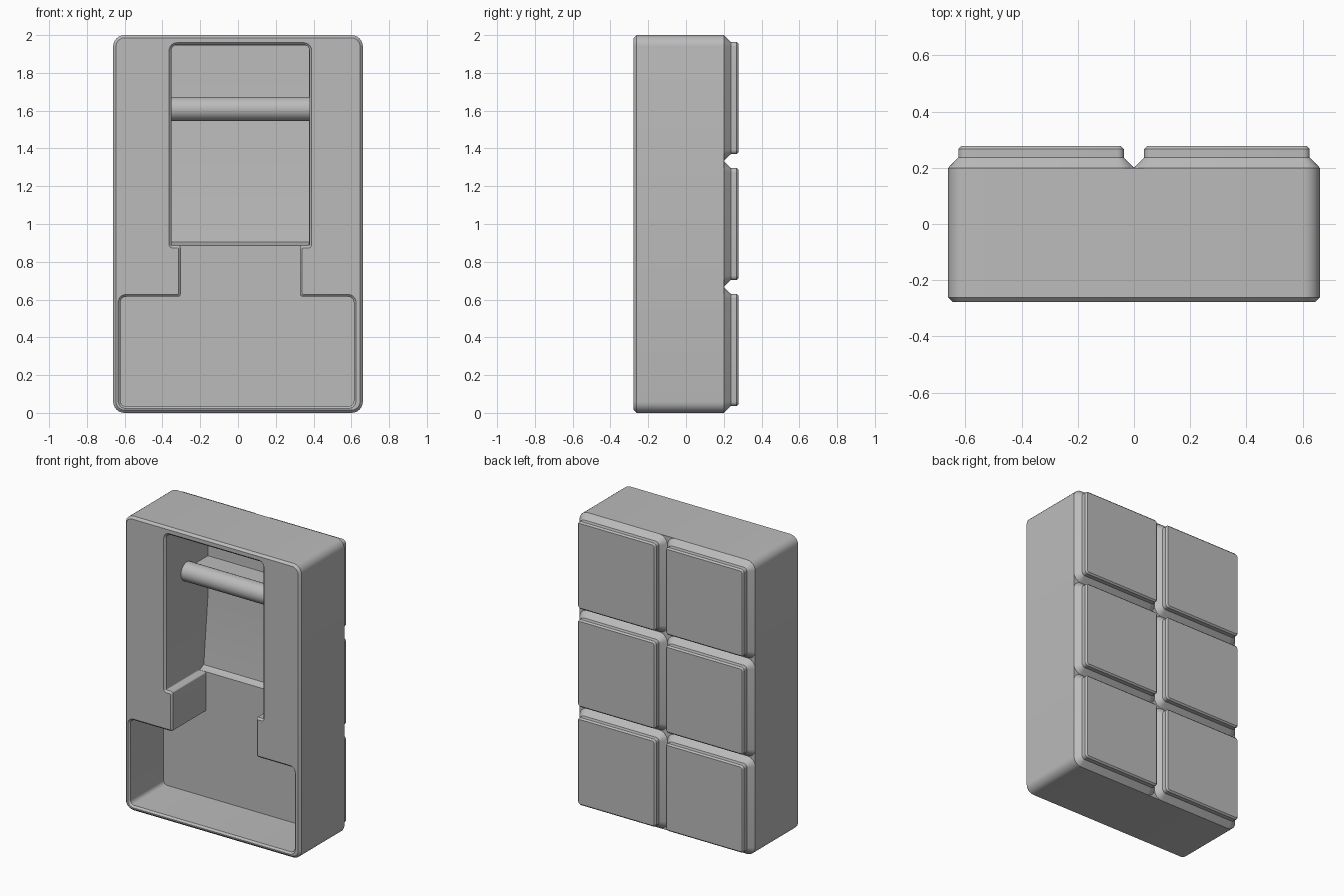
import bpy, bmesh, math
from mathutils import Vector

if "Cube" in bpy.data.objects:
    bpy.data.objects.remove(bpy.data.objects["Cube"])

grey = bpy.data.materials.new("plain grey")
grey.diffuse_color = (0.5, 0.5, 0.5, 1)
grey.use_nodes = True
grey.node_tree.nodes["Principled BSDF"].inputs["Base Color"].default_value = grey.diffuse_color


def outline(corners, inset, steps=6):
    """Rounded (x, z) outline of counter-clockwise corners (x, z, radius), moved inward."""
    n, pts = len(corners), []
    for i, (x, z, r) in enumerate(corners):
        p = Vector((x, z))
        a = (p - Vector(corners[i - 1][:2])).normalized()
        b = (Vector(corners[(i + 1) % n][:2]) - p).normalized()
        turn = 1 if a.x * b.y - a.y * b.x > 0 else -1
        na, nb = Vector((-a.y, a.x)), Vector((-b.y, b.x))
        p = p + (na + nb) * inset
        r = max(r - turn * inset, 0.004)
        c = p + (na + nb) * turn * r
        for k in range(steps + 1):
            t = math.pi / 2 * k / steps
            pts.append(c - turn * r * (na * math.cos(t) + nb * math.sin(t)))
    return pts


def finish(name, bm):
    bmesh.ops.recalc_face_normals(bm, faces=bm.faces)
    me = bpy.data.meshes.new(name)
    bm.to_mesh(me)
    bm.free()
    me.materials.append(grey)
    ob = bpy.data.objects.new(name, me)
    bpy.context.collection.objects.link(ob)
    return ob


def loft(name, corners, sections):
    """Solid through (y, inset) sections of one outline."""
    bm = bmesh.new()
    rings = [[bm.verts.new((p.x, y, p.y)) for p in outline(corners, d)] for y, d in sections]
    for r0, r1 in zip(rings, rings[1:]):
        for i in range(len(r0)):
            j = (i + 1) % len(r0)
            bm.faces.new((r0[i], r0[j], r1[j], r1[i]))
    bm.faces.new(rings[0])
    bm.faces.new(rings[-1])
    return finish(name, bm)


def extrude_x(name, profile, x0, x1):
    """Solid from a (y, z) profile swept along x."""
    bm = bmesh.new()
    f = bm.faces.new([bm.verts.new((x0, y, z)) for y, z in profile])
    g = bmesh.ops.extrude_face_region(bm, geom=[f])["geom"]
    bmesh.ops.translate(bm, vec=(x1 - x0, 0, 0),
                        verts=[v for v in g if isinstance(v, bmesh.types.BMVert)])
    return finish(name, bm)


def rect(x0, x1, z0, z1, r):
    return [(x0, z0, r), (x1, z0, r), (x1, z1, r), (x0, z1, r)]


def smooth(ob):
    bpy.ops.object.select_all(action='DESELECT')
    ob.select_set(True)
    bpy.context.view_layer.objects.active = ob
    bpy.ops.object.shade_smooth_by_angle(angle=math.radians(28))


# Body block with a chamfered front rim
W, F, B = 0.661, -0.277, 0.2
body = loft("body", rect(-W, W, 0, 2, 0.06), [(F, 0.015), (F + 0.015, 0), (B, 0)])

# Stepped opening with a flared lip
L, R = -0.353, 0.378
opening = [(-0.623, 0.035, 0.03), (0.613, 0.035, 0.03), (0.613, 0.615, 0.03),
           (0.328, 0.615, 0.015), (0.328, 0.885, 0.01), (R, 0.885, 0.006),
           (R, 1.948, 0.03), (L, 1.948, 0.03), (L, 0.885, 0.006),
           (-0.303, 0.885, 0.01), (-0.303, 0.615, 0.015), (-0.623, 0.615, 0.03)]
cut1 = loft("opening_cutter", opening, [(F - 0.01, -0.022), (F + 0.012, 0), (0.09, 0)])

# Deeper upper recess with a sloping back wall
cut2 = extrude_x("recess_cutter", [(0.08, 0.886), (0.09, 0.886), (0.135, 0.905),
                                   (0.18, 1.36), (0.18, 1.946), (0.08, 1.946)],
                 L + 0.001, R - 0.001)

bpy.context.view_layer.objects.active = body
for c in (cut1, cut2):
    m = body.modifiers.new("cut", 'BOOLEAN')
    m.operation, m.solver, m.object = 'DIFFERENCE', 'EXACT', c
    bpy.ops.object.modifier_apply(modifier=m.name)
for c in (cut1, cut2):
    bpy.data.objects.remove(c)
smooth(body)

# Cross bar and the web that ties it to the back wall
bar = extrude_x("cross_bar", [(-0.045 + 0.064 * math.cos(t), 1.609 + 0.064 * math.sin(t))
                              for t in (math.tau * k / 32 for k in range(32))],
                L - 0.005, R + 0.005)
smooth(bar)
extrude_x("bar_web", [(-0.04, 1.58), (0.185, 1.58), (0.185, 1.628), (-0.04, 1.628)],
          L - 0.005, R + 0.005)

# Six raised back tiles
for col in range(2):
    for row in range(3):
        x0, z0 = -W + col * W, row * 2 / 3
        tile = loft(f"back_tile_{row}_{col}", rect(x0, x0 + W, z0, z0 + 2 / 3, 0.06),
                    [(B, 0), (B + 0.037, 0.036), (0.267, 0.036), (0.277, 0.046)])
        smooth(tile)
